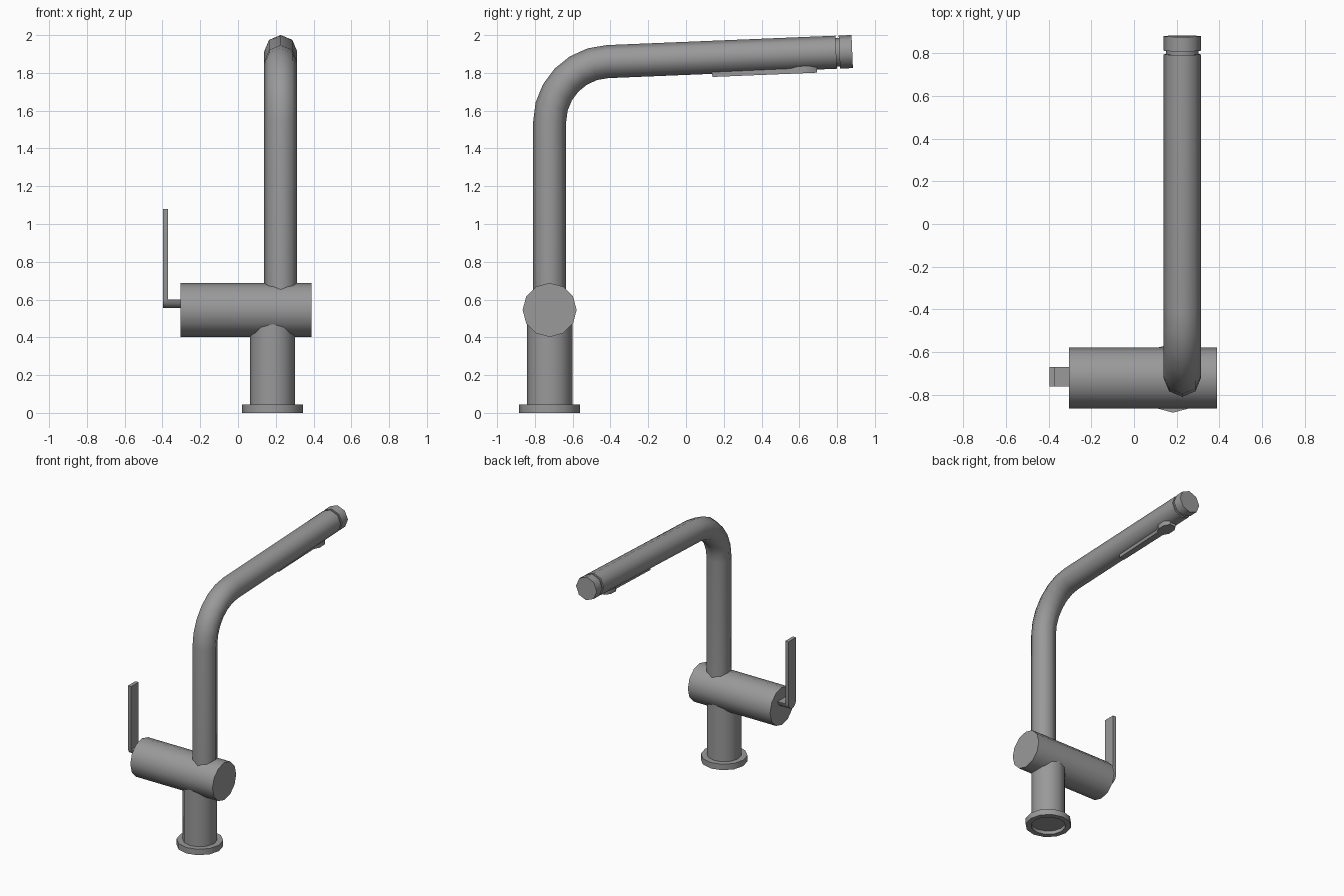
import bpy, bmesh
from math import sin, cos, pi, radians
from mathutils import Vector, Matrix

old = bpy.data.objects.get("Cube")
if old:
    bpy.data.objects.remove(old, do_unlink=True)

metal = bpy.data.materials.new("brushed_grey_metal")
metal.use_nodes = True
GREY = (0.32, 0.32, 0.32, 1)
metal.diffuse_color = GREY
metal.node_tree.nodes["Principled BSDF"].inputs["Base Color"].default_value = GREY

X, Y, Z = Vector((1, 0, 0)), Vector((0, 1, 0)), Vector((0, 0, 1))
AXIS_Y = -0.722
TILT = radians(2.35)


def loft(name, rings, closed=False, angle=50):
    """Skin a list of equal-length point rings; cap the ends or join them."""
    bm = bmesh.new()
    loops = [[bm.verts.new(p) for p in ring] for ring in rings]
    pairs = list(zip(loops, loops[1:]))
    if closed:
        pairs.append((loops[-1], loops[0]))
    else:
        bm.faces.new(loops[0])
        bm.faces.new(loops[-1])
    n = len(loops[0])
    for a, b in pairs:
        for i in range(n):
            j = (i + 1) % n
            bm.faces.new((a[i], a[j], b[j], b[i]))
    bmesh.ops.recalc_face_normals(bm, faces=bm.faces)
    mesh = bpy.data.meshes.new(name)
    bm.to_mesh(mesh)
    bm.free()
    mesh.materials.append(metal)
    obj = bpy.data.objects.new(name, mesh)
    bpy.context.collection.objects.link(obj)
    bpy.ops.object.select_all(action="DESELECT")
    obj.select_set(True)
    bpy.context.view_layer.objects.active = obj
    bpy.ops.object.shade_smooth_by_angle(angle=radians(angle))
    return obj


def ring(center, u, v, radius, sides):
    turns = [2 * pi * i / sides for i in range(sides)]
    return [center + radius * (cos(t) * u + sin(t) * v) for t in turns]


def stack(name, x, levels, sides=12, closed=False):
    """Upright turned part from (radius, height) levels."""
    return loft(name, [ring(Vector((x, AXIS_Y, z)), X, Y, r, sides)
                       for r, z in levels], closed)


def prism(name, outline, direction, depth):
    return loft(name, [outline, [p + direction * depth for p in outline]], angle=40)


# Base ring, open underneath, and the pedestal
stack("base_ring", 0.183, [(0.12, 0.045), (0.162, 0.045), (0.162, 0), (0.122, 0)], closed=True)
stack("pedestal", 0.183, [(0.12, 0.025), (0.12, 0.5)])

# Horizontal mixer body
loft("mixer_body", [ring(Vector((x, AXIS_Y, 0.545)), Z, Y, 0.143, 12) for x in (-0.305, 0.39)])

# Spout: upright pipe, bend, then a slightly rising arm
SPOUT_X, BEND, PIPE = 0.226, 0.32, 0.0875
pivot = Vector((SPOUT_X, AXIS_Y + BEND, 1.54))
along = Vector((0, cos(TILT), sin(TILT)))
above = Vector((0, -sin(TILT), cos(TILT)))
arm_start = pivot + BEND * above


def arm_point(y):
    return arm_start + along * ((y - arm_start.y) / along.y)


rings = [ring(Vector((SPOUT_X, AXIS_Y, 0.58)), X, -Y, PIPE, 8)]
STEPS = 6
for i in range(STEPS + 1):
    a = (pi / 2 - TILT) * i / STEPS
    out = Vector((0, -cos(a), sin(a)))
    rings.append(ring(pivot + BEND * out, X, out, PIPE, 8))
rings.append(ring(arm_point(0.795), X, above, PIPE, 8))
loft("spout", rings)


def arm_piece(name, y0, y1, radius):
    loft(name, [ring(arm_point(y), X, above, radius, 8) for y in (y0, y1)])


# Spray head behind a narrow groove
arm_piece("spray_groove", 0.78, 0.83, 0.076)
arm_piece("spray_tip", 0.812, 0.88, PIPE)

# Paddle switch under the arm: slim handle with a rounded end
half = [(0.022, 0.135), (0.026, 0.55), (0.05, 0.59), (0.05, 0.65), (0.025, 0.69)]
outline = half + [(-w, y) for w, y in reversed(half)]
paddle = [arm_point(y) + w * X - 0.104 * above for w, y in outline]
prism("spray_switch", paddle, above, 0.04)

# Lever: half-round stub and an upright blade with a rounded foot
LEVER_Y, LEVER_Z, LEVER_R = -0.716, 0.6, 0.045


def half_round(x):
    turns = [pi + pi * i / 6 for i in range(7)]
    return [Vector((x, LEVER_Y + LEVER_R * cos(t), LEVER_Z + LEVER_R * sin(t))) for t in turns]


prism("lever_stub", half_round(-0.375), X, 0.08)
blade = half_round(-0.397)
blade += [Vector((-0.397, LEVER_Y + s * LEVER_R, 1.08)) for s in (1, -1)]
prism("lever_blade", blade, X, 0.027)
